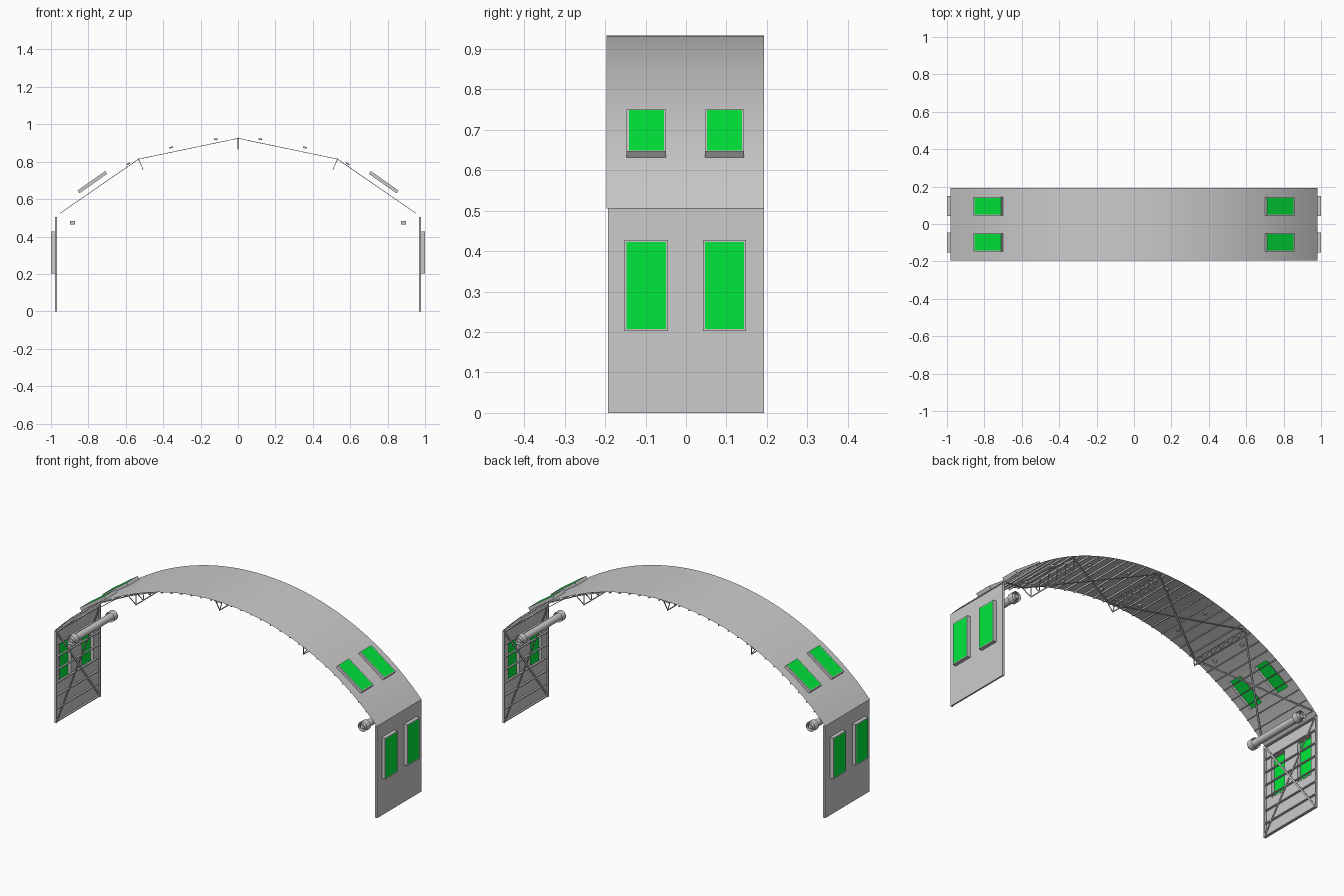
import bpy, bmesh, math
from mathutils import Matrix, Vector

cube = bpy.data.objects.get("Cube")
if cube:
    bpy.data.objects.remove(cube, do_unlink=True)


def material(name, rgb):
    m = bpy.data.materials.new(name)
    m.use_nodes = True
    m.diffuse_color = (*rgb, 1)
    m.node_tree.nodes["Principled BSDF"].inputs["Base Color"].default_value = (*rgb, 1)
    return m


GREY = material("light grey", (0.6, 0.6, 0.6))
GREEN = material("green pane", (0.0, 0.8, 0.044))

HALF = 0.193                      # half depth of the bay
WALL_X, EAVE, RIDGE = 0.98, 0.505, 0.933
RISE = RIDGE - EAVE
RADIUS = (WALL_X ** 2 + RISE ** 2) / (2 * RISE)
SPAN = math.asin(WALL_X / RADIUS)
PANES_Y = (-0.098, 0.095)
Y = Vector((0, 1, 0))


def arc(angle, y, drop=0):
    r = RADIUS - drop
    return Vector((r * math.sin(angle), y, RIDGE - RADIUS + r * math.cos(angle)))


def finish(name, bm, mat, smooth=False):
    mesh = bpy.data.meshes.new(name)
    bm.to_mesh(mesh)
    bm.free()
    mesh.materials.append(mat)
    ob = bpy.data.objects.new(name, mesh)
    bpy.context.collection.objects.link(ob)
    if smooth:
        bpy.ops.object.select_all(action='DESELECT')
        ob.select_set(True)
        bpy.context.view_layer.objects.active = ob
        bpy.ops.object.shade_smooth_by_angle()


def bar(bm, a, b, width, thick, normal, caps=True):
    """Box from a to b, its thickness along the normal; open-ended without caps."""
    a, b = Vector(a), Vector(b)
    d = (b - a).normalized()
    side = Vector(normal).cross(d).normalized()
    m = Matrix((d, side, d.cross(side))).transposed().to_4x4()
    m.translation = (a + b) / 2
    scale = Matrix.Diagonal(((b - a).length, width, thick, 1))
    made = bmesh.ops.create_cube(bm, size=1, matrix=m @ scale)
    if not caps:
        faces = {f for v in made["verts"] for f in v.link_faces}
        ends = [f for f in faces
                if abs((f.calc_center_median() - m.translation).dot(d)) > (b - a).length * 0.4]
        bmesh.ops.delete(bm, geom=ends, context='FACES_ONLY')


def tube(bm, a, b, radius, caps=False):
    a, b = Vector(a), Vector(b)
    turn = (b - a).to_track_quat('Z', 'Y').to_matrix().to_4x4()
    bmesh.ops.create_cone(bm, segments=16, radius1=radius, radius2=radius, cap_ends=caps,
                          depth=(b - a).length, matrix=Matrix.Translation((a + b) / 2) @ turn)


def sheet(name, us, vs, point, holes, flip=False):
    """Grid sheet that leaves out cells inside the window holes."""
    bm = bmesh.new()
    us, vs = sorted(us), sorted(vs)
    grid = [[bm.verts.new(point(u, v)) for v in vs] for u in us]
    for i in range(len(us) - 1):
        for j in range(len(vs) - 1):
            u, v = (us[i] + us[i + 1]) / 2, (vs[j] + vs[j + 1]) / 2
            if any(h[0] < u < h[1] and h[2] < v < h[3] for h in holes):
                continue
            quad = [grid[i][j], grid[i + 1][j], grid[i + 1][j + 1], grid[i][j + 1]]
            bm.faces.new(quad[::-1] if flip else quad)
    loose = [v for v in bm.verts if not v.link_faces]
    bmesh.ops.delete(bm, geom=loose, context='VERTS')
    finish(name, bm, GREY, True)


def window(name, a, b, y, width, normal, depth, rim, head):
    """Raised frame from sill a to head b (outer face centre line), pane flush with it."""
    n = Vector(normal).normalized()
    a, b = Vector((a[0], y, a[1])), Vector((b[0], y, b[1]))
    d = (b - a).normalized()
    low = -n * depth / 2
    bm = bmesh.new()
    for s in (-1, 1):
        off = Y * s * (width - rim) / 2 + low
        bar(bm, a + off, b + off, rim, depth, n)
    for end, shift, size in ((a, rim / 2, rim), (b, -head / 2, head)):
        mid = end + d * shift + low
        bar(bm, mid - Y * width / 2, mid + Y * width / 2, size, depth, n)
    finish(name + "_frame", bm, GREY)
    bm = bmesh.new()
    bar(bm, a + d * rim - n * 0.0015, b - d * head - n * 0.0015, width - 2 * rim, 0.003, n)
    finish(name + "_pane", bm, GREEN)


# Curved roof sheet with skylight openings
hole_a = (math.asin(0.706 / RADIUS), math.asin(0.84 / RADIUS))
holes = []
for y in PANES_Y:
    holes += [(hole_a[0], hole_a[1], y - 0.043, y + 0.043),
              (-hole_a[1], -hole_a[0], y - 0.043, y + 0.043)]
cuts_y = [-0.196, HALF] + [y + s * 0.043 for y in PANES_Y for s in (-1, 1)]
cuts_a = [SPAN * (i / 24 - 1) for i in range(49)] + [s * a for a in hole_a for s in (-1, 1)]
sheet("roof_sheet", cuts_a, cuts_y, arc, holes)

# Open-ended roof purlins
bm = bmesh.new()
for i in range(36):
    t = SPAN * ((i + 0.5) / 18 - 1)
    bar(bm, arc(t, -HALF, 0.005), arc(t, HALF, 0.005), 0.004, 0.008,
        arc(t, 0) - arc(t, 0, 1), caps=False)
finish("roof_purlins", bm, GREY)

# Lattice trusses across the bay at the ridge and the haunches
node = math.asin(0.535 / RADIUS)
bm = bmesh.new()
for t in (-node, 0, node):
    across = arc(t + math.pi / 2, 0) - arc(t + math.pi / 2, 0, 1)
    bar(bm, arc(t, -0.19, 0.008), arc(t, 0.19, 0.008), 0.005, 0.003, across)
    bar(bm, arc(t, -0.16, 0.066), arc(t, 0.16, 0.066), 0.005, 0.003, across)
    for i in range(6):
        y0 = -0.19 + i * 0.19 / 3
        mid, y1 = y0 + 0.19 / 6, y0 + 0.19 / 3
        bar(bm, arc(t, y0, 0.008), arc(t, mid, 0.066), 0.004, 0.003, across)
        bar(bm, arc(t, mid, 0.066), arc(t, y1, 0.008), 0.004, 0.003, across)
finish("lattice_trusses", bm, GREY)

# Crossed flat braces under the roof
bm = bmesh.new()
edge = math.asin(0.955 / RADIUS)
for t0, t1 in ((-edge, -node), (-node, 0), (0, node), (node, edge)):
    for s in (-1, 1):
        bar(bm, arc(t0, s * 0.185, 0.008), arc(t1, -s * 0.185, 0.008), 0.009, 0.003,
            arc((t0 + t1) / 2, 0) - arc((t0 + t1) / 2, 0, 1))
finish("roof_braces", bm, GREY)

# Round ceiling lamps
bm = bmesh.new()
for x in (0.12, 0.36, 0.59):
    for s in (-1, 1):
        t = math.asin(s * x / RADIUS)
        for y in (-0.1, 0.1):
            tube(bm, arc(t, y, 0.004), arc(t, y, 0.012), 0.01, True)
finish("ceiling_lamps", bm, GREY)

for s, side in ((1, "left"), (-1, "right")):
    # Wall sheet with window openings
    wx = s * WALL_X
    holes = [(y - 0.048, y + 0.048, 0.209, 0.424) for y in PANES_Y]
    cuts = [-HALF, HALF] + [h[k] for h in holes for k in (0, 1)]
    sheet(side + "_wall_sheet", cuts, [0, 0.209, 0.424, EAVE],
          lambda y, z: (wx, y, z), holes, flip=s < 0)

    # Corner posts
    bm = bmesh.new()
    for e in (-1, 1):
        bar(bm, (s * 0.974, e * 0.19, 0), (s * 0.974, e * 0.19, EAVE), 0.006, 0.011, (1, 0, 0))
    finish(side + "_corner_posts", bm, GREY)

    # Wall girts and crossed braces
    bm = bmesh.new()
    for i in range(8):
        z = 0.005 + i * 0.0705
        bar(bm, (s * 0.974, -0.187, z), (s * 0.974, 0.187, z), 0.005, 0.01, (1, 0, 0))
    for e in (-1, 1):
        bar(bm, (s * 0.969, e * 0.185, 0.01), (s * 0.969, -e * 0.185, 0.495), 0.009, 0.003, (1, 0, 0))
    finish(side + "_wall_framing", bm, GREY)

    # Wall windows and skylights
    for y, place in zip(PANES_Y, ("front", "back")):
        window(f"{side}_{place}_window", (s * 1.0, 0.203), (s * 1.0, 0.428), y, 0.107,
               (s, 0, 0), 0.021, 0.005, 0.005)
        window(f"{side}_{place}_skylight", (s * 0.858, 0.646), (s * 0.71, 0.75), y, 0.097,
               (s * 0.57, 0, 0.82), 0.018, 0.005, 0.001)

    # Air duct under the eave, with wider open collars at both ends
    cx, cz = s * 0.885, 0.473
    bm = bmesh.new()
    tube(bm, (cx, -HALF, cz), (cx, HALF, cz), 0.019)
    for e in (-1, 1):
        tube(bm, (cx, e * 0.15, cz), (cx, e * 0.185, cz), 0.027)
    finish(side + "_air_duct", bm, GREY, True)
    bm = bmesh.new()
    bar(bm, (cx, -0.185, cz), (cx, 0.185, cz), 0.025, 0.02, (0, 0, 1))
    finish(side + "_duct_core", bm, GREY)
